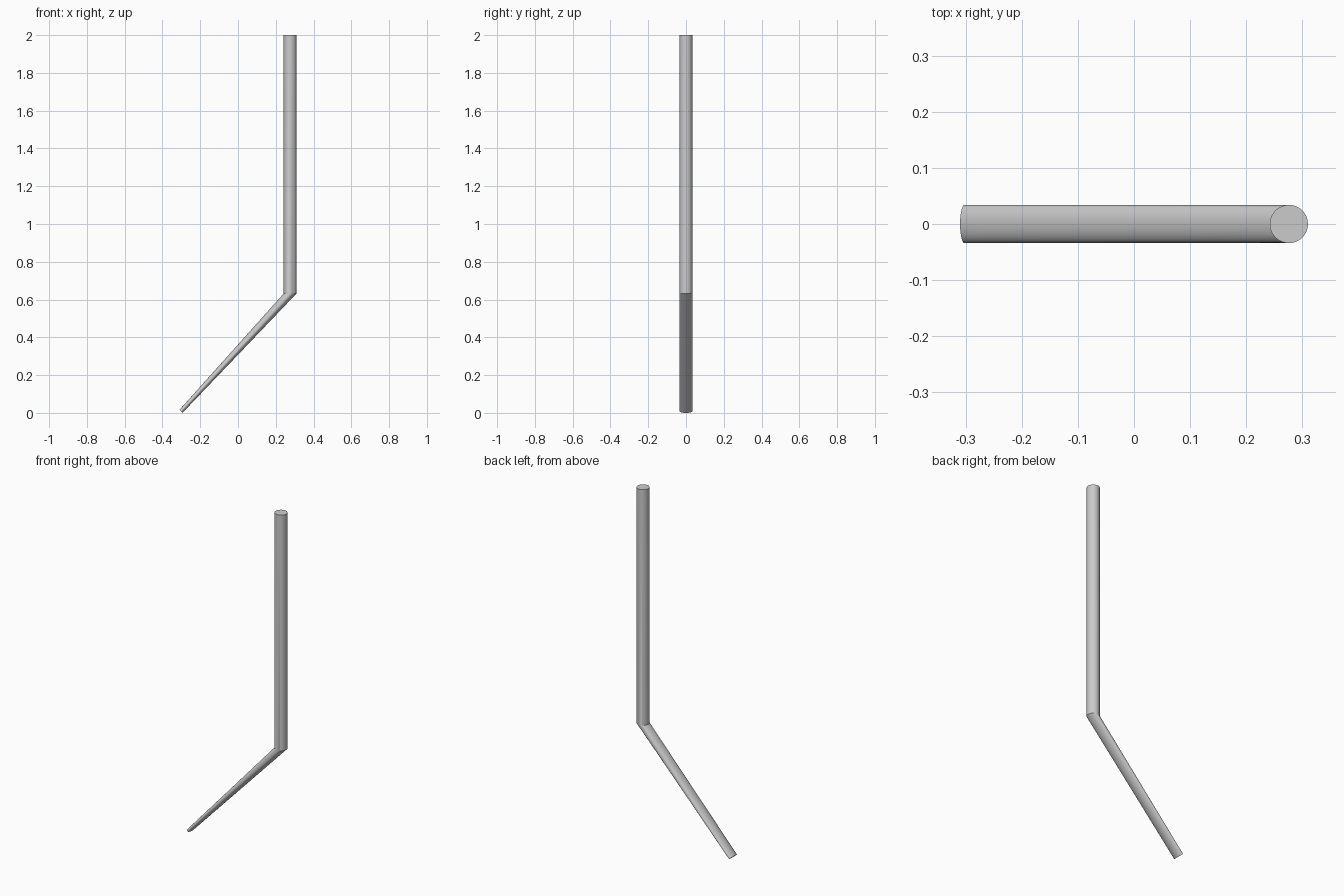
import bpy, bmesh
from math import sin, cos, pi, radians
from mathutils import Vector

if "Cube" in bpy.data.objects:
    bpy.data.objects.remove(bpy.data.objects["Cube"])

SIDES = 64
R = 0.034

# Each ring: centre and the in-plane half-axis (the other half-axis is R along y)
rings = [
    (Vector((-0.302, 0, 0.008)), Vector((0.008, 0, -0.008))),   # flattened tip
    (Vector((0.276, 0, 0.632)), Vector((R, 0, 0))),             # bend
    (Vector((0.276, 0, 2.0)), Vector((R, 0, 0))),               # top end
]

# Bent rod lofted through the rings
bm = bmesh.new()
loops = []
for centre, axis in rings:
    loops.append([bm.verts.new(centre + axis * cos(2 * pi * i / SIDES)
                               + Vector((0, R * sin(2 * pi * i / SIDES), 0)))
                  for i in range(SIDES)])
for a, b in zip(loops, loops[1:]):
    for i in range(SIDES):
        j = (i + 1) % SIDES
        bm.faces.new((a[i], a[j], b[j], b[i]))

# End caps
bm.faces.new(loops[0][::-1])
bm.faces.new(loops[-1])
bmesh.ops.recalc_face_normals(bm, faces=bm.faces[:])

mesh = bpy.data.meshes.new("bent_rod")
bm.to_mesh(mesh)
bm.free()
rod = bpy.data.objects.new("bent_rod", mesh)
bpy.context.collection.objects.link(rod)
bpy.context.view_layer.objects.active = rod
rod.select_set(True)
bpy.ops.object.shade_smooth_by_angle(angle=radians(25))
